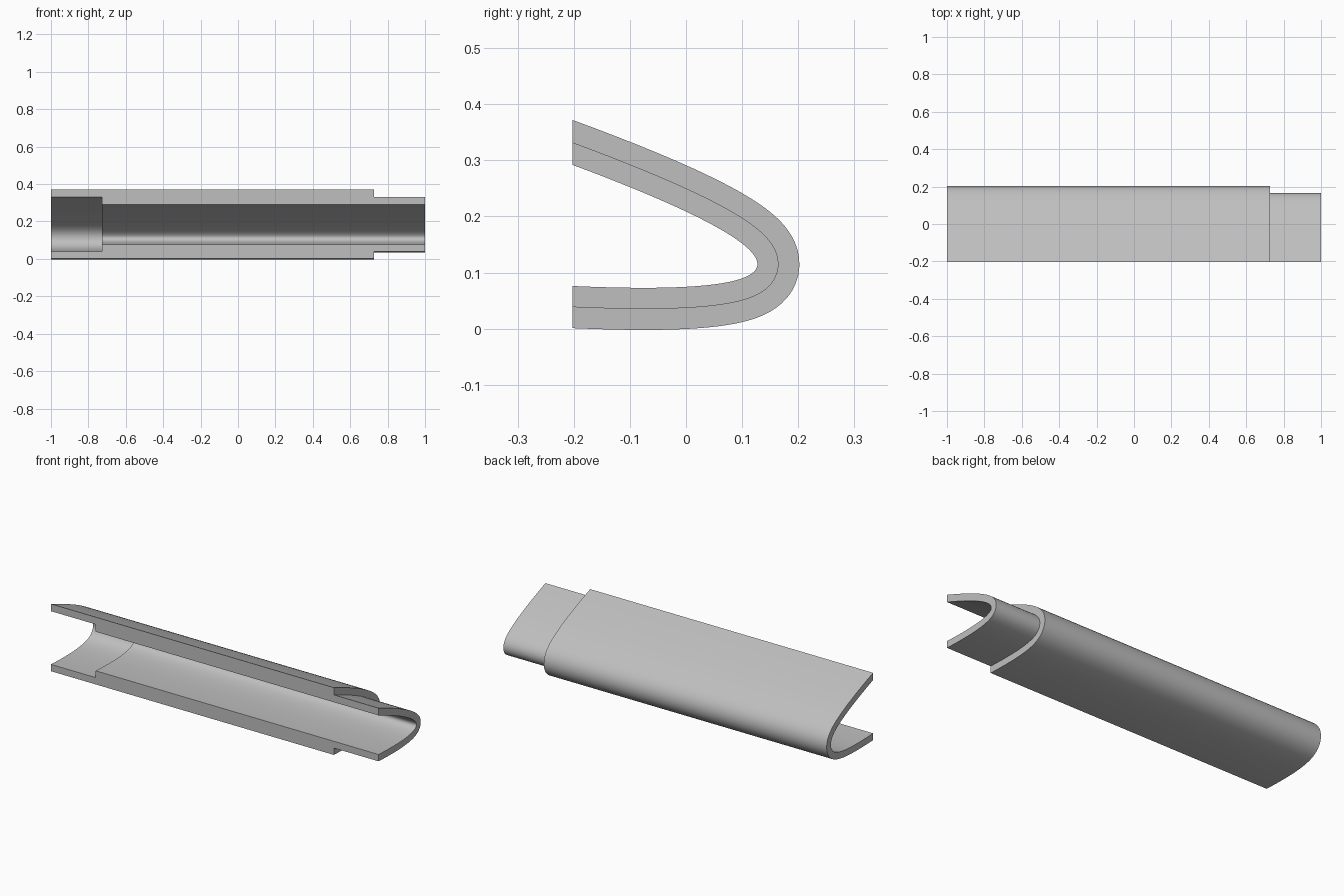
import bpy, bmesh, math
from mathutils import Vector

cube = bpy.data.objects.get("Cube")
if cube:
    bpy.data.objects.remove(cube, do_unlink=True)

FRONT = -0.2025      # plane of the open front edges
STEP = 0.727         # where the lap joints begin
THICK = 0.075        # full wall thickness
SEGMENTS = 72

# Inner wall: a tilted parabola in the (y, z) plane
TOP, APEX, BOTTOM = Vector((FRONT, 0.292)), Vector((0.457, 0.046)), Vector((FRONT, 0.076))


def wall_point(t, offset):
    """Point on the parabola pushed outward by offset."""
    p = TOP * (1 - t) ** 2 + APEX * 2 * t * (1 - t) + BOTTOM * t ** 2
    d = ((APEX - TOP) * (1 - t) + (BOTTOM - APEX) * t).normalized()
    return p + Vector((-d.y, d.x)) * offset


def trim(offset, outside, inside):
    """Parameter at which the offset wall meets the front plane."""
    for _ in range(40):
        mid = (outside + inside) / 2
        if wall_point(mid, offset).x < FRONT:
            outside = mid
        else:
            inside = mid
    return inside


# Stepped wall section as (x, offset): socket at one end, spigot at the other
half = THICK / 2
section = [(-1, half), (-1, THICK), (STEP, THICK), (STEP, half),
           (1, half), (1, 0), (-STEP, 0), (-STEP, half)]

# Sweep the section around the parabola
bm = bmesh.new()
rails = []
for x, offset in section:
    start, end = trim(offset, -0.3, 0.5), trim(offset, 1.3, 0.5)
    rail = []
    for i in range(SEGMENTS + 1):
        p = wall_point(start + (end - start) * i / SEGMENTS, offset)
        rail.append(bm.verts.new((x, p.x, p.y)))
    rails.append(rail)

for a, b in zip(rails, rails[1:] + rails[:1]):
    for i in range(SEGMENTS):
        bm.faces.new((a[i], a[i + 1], b[i + 1], b[i]))

# Flat front edges
for i in (0, SEGMENTS):
    bm.faces.new([rail[i] for rail in rails])
bmesh.ops.recalc_face_normals(bm, faces=bm.faces)

mesh = bpy.data.meshes.new("edge_shell")
bm.to_mesh(mesh)
bm.free()
shell = bpy.data.objects.new("edge_shell", mesh)
bpy.context.collection.objects.link(shell)

# Single grey finish
grey = bpy.data.materials.new("light_grey")
grey.use_nodes = True
colour = (0.52, 0.52, 0.52, 1)
grey.diffuse_color = colour
grey.node_tree.nodes["Principled BSDF"].inputs["Base Color"].default_value = colour
mesh.materials.append(grey)

# Smooth curves, crisp steps
bpy.ops.object.select_all(action="DESELECT")
shell.select_set(True)
bpy.context.view_layer.objects.active = shell
bpy.ops.object.shade_smooth_by_angle(angle=math.radians(30))
